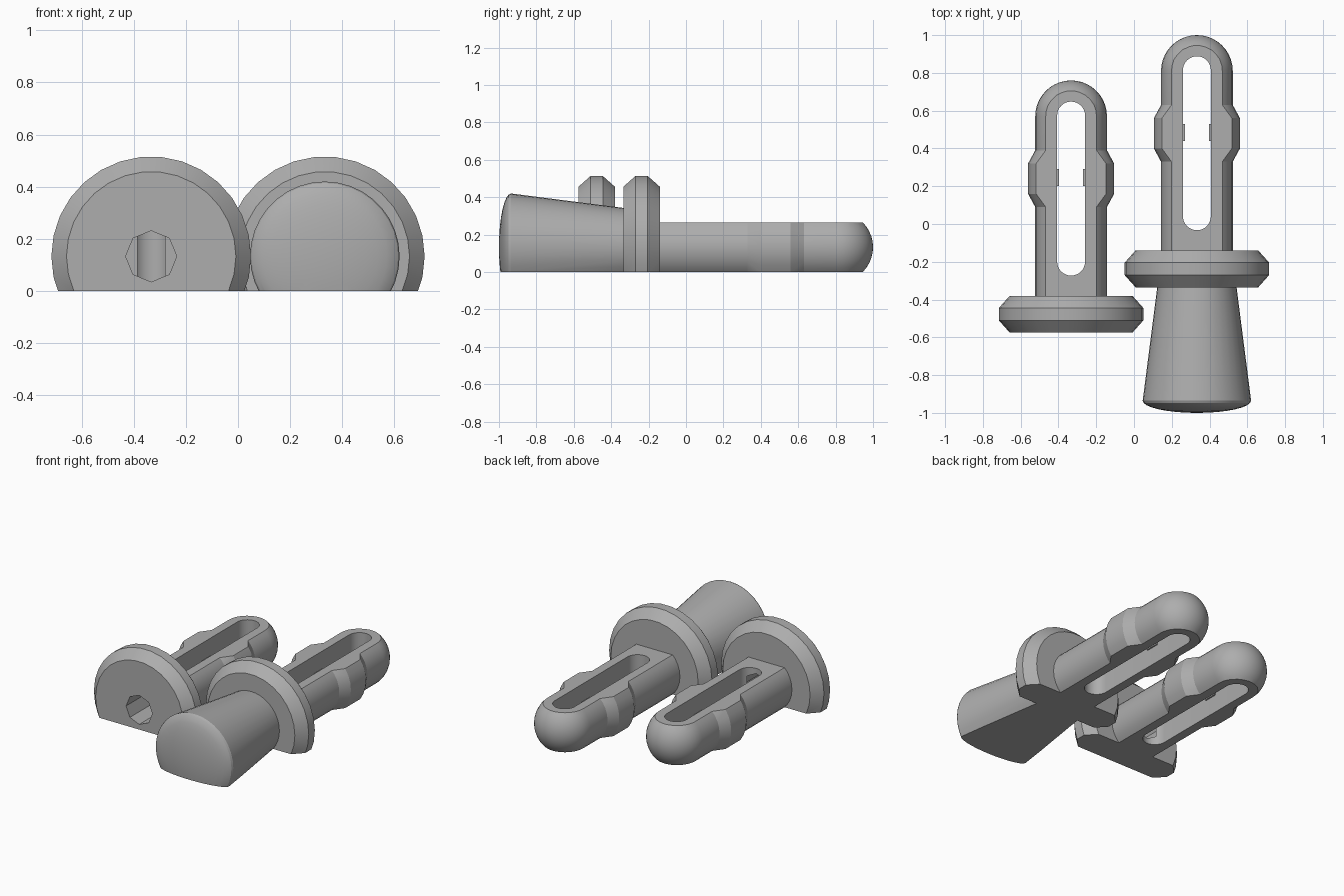
import bpy, bmesh
from math import sin, cos, pi, radians
from mathutils import Vector, Matrix

cube = bpy.data.objects.get("Cube")
if cube:
    bpy.data.objects.remove(cube, do_unlink=True)

grey = bpy.data.materials.new("matte grey")
grey.use_nodes = True
colour = (0.42, 0.42, 0.42, 1)
grey.diffuse_color = colour
grey.node_tree.nodes["Principled BSDF"].inputs["Base Color"].default_value = colour

AXIS_Z = 0.133      # height of the pin axis
SHAFT_R = 0.19
SLOT_R = 0.074


def make_object(name, bm):
    bmesh.ops.recalc_face_normals(bm, faces=bm.faces)
    mesh = bpy.data.meshes.new(name)
    bm.to_mesh(mesh)
    bm.free()
    mesh.materials.append(grey)
    obj = bpy.data.objects.new(name, mesh)
    bpy.context.collection.objects.link(obj)
    return obj


def trim(bm, z, normal):
    """Slice off everything on the negative side of a level plane and cap it."""
    cut = bmesh.ops.bisect_plane(bm, geom=bm.verts[:] + bm.edges[:] + bm.faces[:],
                                 plane_co=(0, 0, z), plane_no=(0, 0, normal),
                                 clear_inner=True)
    edges = [e for e in cut["geom_cut"] if isinstance(e, bmesh.types.BMEdge)]
    bmesh.ops.edgeloop_fill(bm, edges=edges)


def lathe(name, x, y, profile, sides=30, top=None, flat=True):
    """Revolve (along, radius) points about a pin axis, then trim it flat."""
    bm = bmesh.new()
    profile = [(profile[0][0], 0)] + profile + [(profile[-1][0], 0)]
    verts = [bm.verts.new((x + r, y + a, AXIS_Z)) for a, r in profile]
    edges = [bm.edges.new(pair) for pair in zip(verts, verts[1:])]
    bmesh.ops.spin(bm, geom=verts + edges, cent=(x, 0, AXIS_Z), axis=(0, 1, 0),
                   angle=2 * pi, steps=sides)
    bmesh.ops.remove_doubles(bm, verts=bm.verts, dist=0.0005)
    bmesh.ops.dissolve_degenerate(bm, edges=bm.edges, dist=0.0001)
    if flat:
        trim(bm, 0, 1)
    if top:
        trim(bm, top, -1)
    return make_object(name, bm)


def slot_cutter(x, y0, y1):
    """Upright prism with rounded ends."""
    bm = bmesh.new()
    outline = []
    for cy, start in ((y1 - SLOT_R, 0), (y0 + SLOT_R, pi)):
        for i in range(17):
            a = start + pi * i / 16
            outline.append(bm.verts.new((x + SLOT_R * cos(a), cy + SLOT_R * sin(a), -0.1)))
    face = bm.faces.new(outline)
    ext = bmesh.ops.extrude_face_region(bm, geom=[face])
    bmesh.ops.translate(bm, vec=(0, 0, 0.6),
                        verts=[v for v in ext["geom"] if isinstance(v, bmesh.types.BMVert)])
    return make_object("slot_cutter", bm)


def carve(obj, cutter):
    mod = obj.modifiers.new("carve", "BOOLEAN")
    mod.operation = "DIFFERENCE"
    mod.solver = "EXACT"
    mod.object = cutter
    bpy.context.view_layer.objects.active = obj
    bpy.ops.object.modifier_apply(modifier=mod.name)


def discard(obj):
    bpy.data.objects.remove(obj, do_unlink=True)


def box(name, centre, size):
    bm = bmesh.new()
    bmesh.ops.create_cube(bm, size=1, matrix=Matrix.Translation(Vector(centre))
                          @ Matrix.Diagonal((*size, 1)))
    return make_object(name, bm)


def smooth(obj):
    bpy.ops.object.select_all(action="DESELECT")
    obj.select_set(True)
    bpy.context.view_layer.objects.active = obj
    bpy.ops.object.shade_smooth_by_angle(angle=radians(28))


def build_pin(side, x, y):
    """Collar and slotted snap shaft; y is the back face of the collar."""
    collar = lathe(side + "_collar", x, y,
                   [(-0.195, 0.325), (-0.13, 0.383), (-0.065, 0.383), (0, 0.325)])

    # shaft with a raised snap ring and a ball tip
    profile = [(0, SHAFT_R), (0.47, SHAFT_R), (0.54, 0.228), (0.7, 0.228), (0.77, SHAFT_R)]
    profile += [(0.95 + SHAFT_R * sin(a), SHAFT_R * cos(a))
                for a in (pi / 2 * i / 10 for i in range(10))]
    profile.append((0.95 + SHAFT_R, 0))
    shaft = lathe(side + "_shaft", x, y, profile, sides=30, top=2 * AXIS_Z)
    cutter = slot_cutter(x, y + 0.107, y + 1.028)
    carve(shaft, cutter)
    discard(cutter)

    # small ribs on the slot walls
    for word, s in (("left", 1), ("right", -1)):
        box(f"{side}_slot_rib_{word}", (x + s * SLOT_R, y + 0.625, AXIS_Z),
            (0.02, 0.09, 0.03))
    return collar, shaft


right_parts = build_pin("right", -0.333, -0.38)
left_parts = build_pin("left", 0.333, -0.14)

# octagonal socket through the right collar into its slot
socket = lathe("socket_cutter", -0.333, -0.38, [(-0.3, 0.098), (0.13, 0.098)],
               sides=8, flat=False)
for part in right_parts:
    carve(part, socket)
discard(socket)

# tapered handle with a domed end
dome = [(-0.795 - 0.065 * cos(a), 0.287 * sin(a))
        for a in (pi / 2 * i / 8 for i in range(1, 9))]
handle = lathe("left_handle", 0.333, -0.14, [(-0.86, 0)] + dome + [(-0.195, 0.21)], sides=36)

for part in (*right_parts, *left_parts, handle):
    smooth(part)
